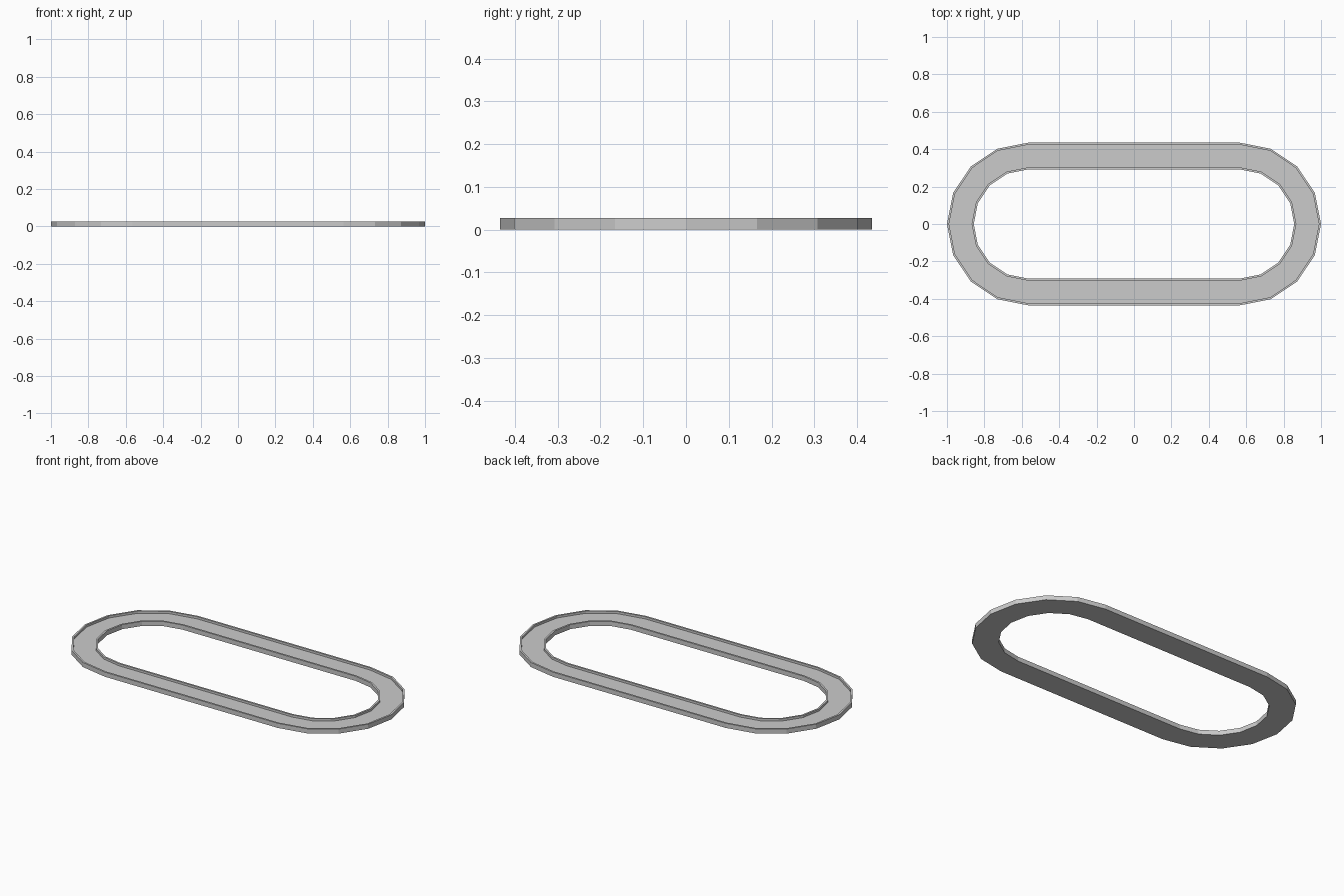
import bpy, bmesh
from math import sin, cos, pi

if "Cube" in bpy.data.objects:
    bpy.data.objects.remove(bpy.data.objects["Cube"])

HALF_STRAIGHT = 0.565   # half length of the straight sides
SEGMENTS = 8            # facets per rounded end


def stadium(radius):
    pts = []
    for side, start in ((1, -pi / 2), (-1, pi / 2)):
        for i in range(SEGMENTS + 1):
            a = start + pi * i / SEGMENTS
            pts.append((side * HALF_STRAIGHT + radius * cos(a), radius * sin(a)))
    return pts


def sweep_ring(name, section):
    """Sweep a closed (radius, height) section around the oval."""
    bm = bmesh.new()
    loops = [[bm.verts.new((x, y, z)) for x, y in stadium(r)] for r, z in section]
    n = len(loops[0])
    for k, a in enumerate(loops):
        b = loops[(k + 1) % len(loops)]
        for i in range(n):
            j = (i + 1) % n
            bm.faces.new((a[i], a[j], b[j], b[i]))
    bmesh.ops.recalc_face_normals(bm, faces=bm.faces)
    mesh = bpy.data.meshes.new(name)
    bm.to_mesh(mesh)
    bm.free()
    obj = bpy.data.objects.new(name, mesh)
    bpy.context.collection.objects.link(obj)
    return obj


# Flat oval ring: shallow channel between raised outer and inner lips
OUTER, INNER, LIP = 0.435, 0.292, 0.011
TOP, FLOOR = 0.027, 0.014
sweep_ring("oval_track_ring", [
    (OUTER, 0), (OUTER, TOP), (OUTER - LIP, TOP), (OUTER - LIP, FLOOR),
    (INNER + LIP, FLOOR), (INNER + LIP, TOP), (INNER, TOP), (INNER, 0),
])
